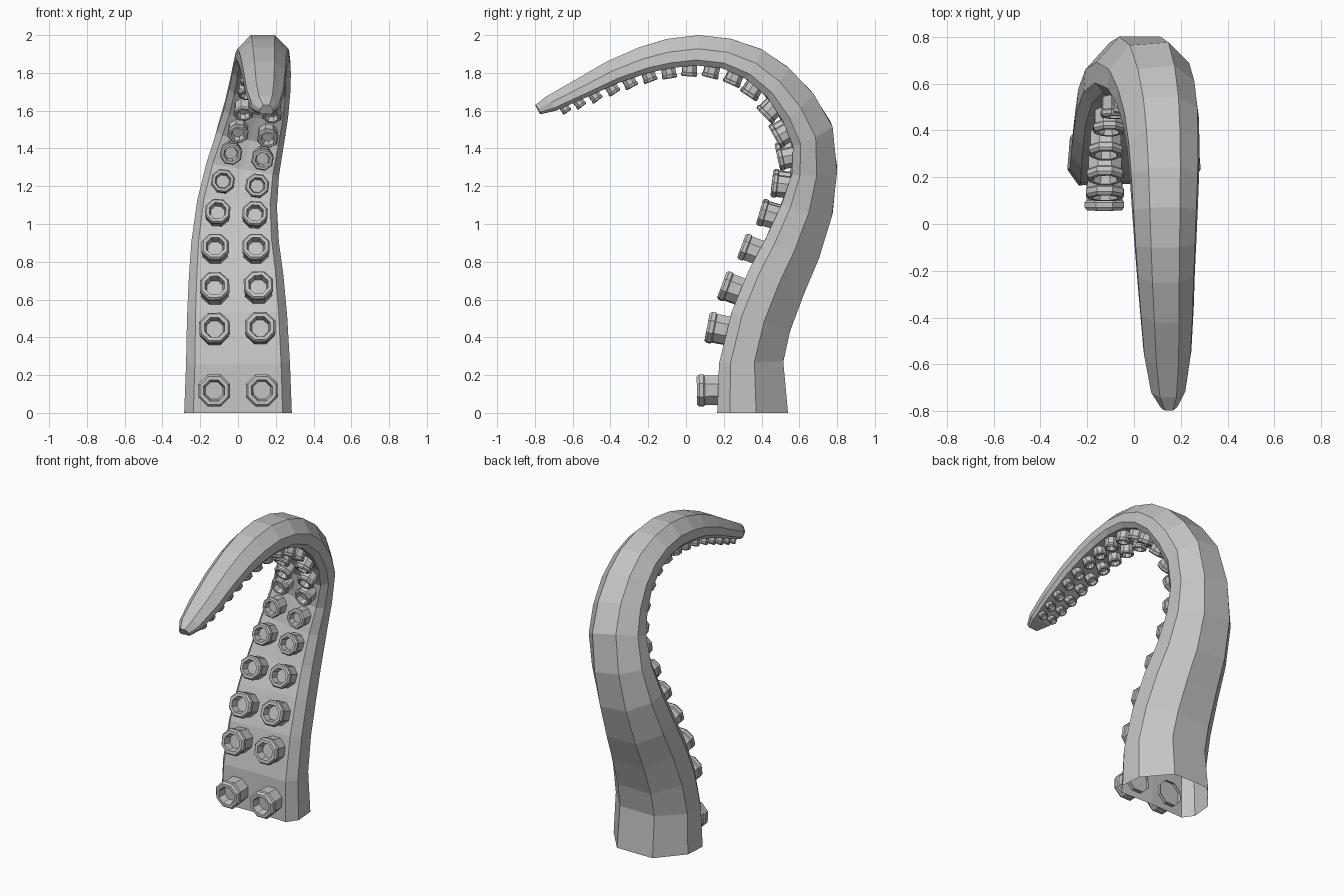
import bpy, bmesh, math
from mathutils import Vector, Matrix

cube = bpy.data.objects.get("Cube")
if cube:
    bpy.data.objects.remove(cube, do_unlink=True)

grey = bpy.data.materials.new("plain_grey")
grey.use_nodes = True
grey.diffuse_color = (0.55, 0.55, 0.55, 1)
grey.node_tree.nodes["Principled BSDF"].inputs["Base Color"].default_value = (0.55, 0.55, 0.55, 1)


def add_object(name, bm):
    bmesh.ops.recalc_face_normals(bm, faces=bm.faces)
    mesh = bpy.data.meshes.new(name)
    bm.to_mesh(mesh)
    bm.free()
    mesh.materials.append(grey)
    obj = bpy.data.objects.new(name, mesh)
    bpy.context.collection.objects.link(obj)
    return obj


# Stations along the arm: back y, back z, belly y, belly z, centre x, half width
STATIONS = [
    (.54, 0, .165, 0, 0, .285), (.515, .27, .175, .26, 0, .275),
    (.55, .43, .24, .53, -.005, .265), (.625, .63, .33, .75, -.01, .25),
    (.705, .82, .42, .92, -.015, .232), (.775, 1.05, .51, 1.12, -.005, .212),
    (.80, 1.29, .56, 1.29, .025, .195), (.77, 1.53, .555, 1.44, .065, .182),
    (.67, 1.695, .50, 1.56, .095, .172), (.54, 1.83, .42, 1.68, .115, .163),
    (.40, 1.925, .315, 1.77, .125, .155), (.24, 1.98, .19, 1.825, .13, .148),
    (.07, 2.0, .05, 1.84, .132, .14), (-.1, 1.98, -.08, 1.825, .134, .132),
    (-.25, 1.935, -.2, 1.8, .136, .124), (-.42, 1.86, -.35, 1.75, .14, .115),
    (-.6, 1.755, -.53, 1.67, .143, .102), (-.74, 1.675, -.69, 1.6, .146, .076),
    (-.797, 1.63, -.77, 1.582, .15, .036),
]
# Half cross-section: share of half width, share of depth from belly to back
HALF = [(.83, 0), (1, .18), (.96, .55), (.46, 1)]
SECTION = [(0, .02)] + HALF + [(-u, v) for u, v in reversed(HALF)]

backs = [Vector((s[4], s[0], s[1])) for s in STATIONS]
bellies = [Vector((s[4], s[2], s[3])) for s in STATIONS]
mids = [(a + b) / 2 for a, b in zip(backs, bellies)]
widths = [s[5] for s in STATIONS]

# Sideways direction at each station, square to the path and the depth
sides = []
for i in range(len(STATIONS)):
    path = mids[min(i + 1, len(mids) - 1)] - mids[max(i - 1, 0)]
    if i == 0:
        path = Vector((0, 0, 1))
    side = (backs[i] - bellies[i]).cross(path).normalized()
    sides.append(side if side.x > 0 else -side)

# Tapering arm, open at the base
bm = bmesh.new()
rings = [[bm.verts.new(bellies[i].lerp(backs[i], v) + sides[i] * widths[i] * u)
          for u, v in SECTION] for i in range(len(STATIONS))]
n = len(SECTION)
for low, high in zip(rings, rings[1:]):
    for j in range(n):
        k = (j + 1) % n
        bm.faces.new((low[j], low[k], high[k], high[j]))
bm.faces.new(rings[-1])
add_object("tentacle_arm", bm)

# Sucker profile: radius and height shares, from foot over rim to cup floor
PROFILE = [(.92, -.2), (.92, .62), (1, .68), (1, .88), (.88, 1),
           (.66, 1), (.54, .55)]
SIDES = 8


def add_sucker(bm, matrix, radius, height):
    loops = []
    for r, h in PROFILE:
        loop = []
        for k in range(SIDES):
            a = 2 * math.pi * (k + .5) / SIDES
            p = Vector((math.cos(a) * r * radius, math.sin(a) * r * radius, h * height))
            loop.append(bm.verts.new(matrix @ p))
        loops.append(loop)
    for a, b in zip(loops, loops[1:]):
        for k in range(SIDES):
            m = (k + 1) % SIDES
            bm.faces.new((a[k], a[m], b[m], b[k]))
    bm.faces.new(loops[-1])


# Distance of each sucker pair along the belly
PAIRS = [.12, .44, .66, .89, 1.1, 1.28, 1.45, 1.585, 1.73, 1.88, 2.0, 2.13,
         2.25, 2.365, 2.475, 2.585, 2.685, 2.785, 2.875, 2.955]


def belly_at(distance):
    for i in range(len(bellies) - 1):
        step = bellies[i + 1] - bellies[i]
        if distance <= step.length or i == len(bellies) - 2:
            t = distance / step.length
            side = sides[i].lerp(sides[i + 1], t).normalized()
            depth = (bellies[i] - backs[i]).normalized().lerp(
                (bellies[i + 1] - backs[i + 1]).normalized(), t)
            width = widths[i] * (1 - t) + widths[i + 1] * t
            return bellies[i] + step * t, side, depth, width
        distance -= step.length


for sign, label in ((1, "left"), (-1, "right")):
    bm = bmesh.new()
    for distance in PAIRS:
        point, side, depth, width = belly_at(distance)
        out = (depth - side * depth.dot(side)).normalized()
        up = out.cross(side)
        matrix = Matrix((side, up, out)).transposed().to_4x4()
        matrix.translation = point + side * (sign * .45 * width)
        add_sucker(bm, matrix, .325 * width, .4 * width)
    add_object(label + "_suckers", bm)
